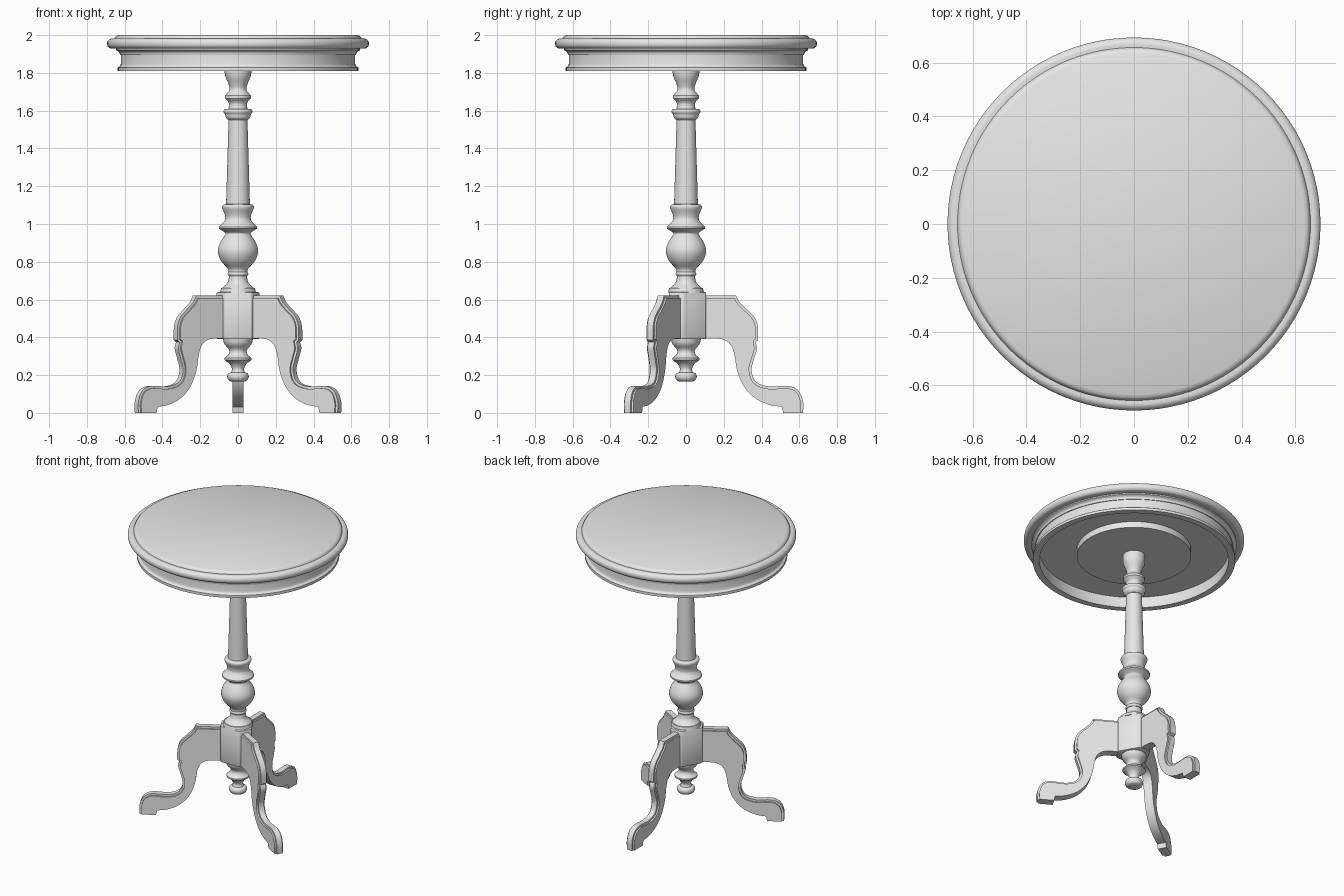
import bpy, bmesh, math
from mathutils import Vector, Matrix

if "Cube" in bpy.data.objects:
    bpy.data.objects.remove(bpy.data.objects["Cube"], do_unlink=True)

# One plain grey for the whole table
GREY = (0.8, 0.8, 0.8, 1)
grey = bpy.data.materials.new("plain grey")
grey.use_nodes = True
grey.diffuse_color = GREY
grey.node_tree.nodes["Principled BSDF"].inputs["Base Color"].default_value = GREY


def finish(bm, name, angle=32):
    """Turn a bmesh into a named, smooth-shaded object."""
    bmesh.ops.recalc_face_normals(bm, faces=bm.faces)
    mesh = bpy.data.meshes.new(name)
    bm.to_mesh(mesh)
    bm.free()
    mesh.materials.append(grey)
    obj = bpy.data.objects.new(name, mesh)
    bpy.context.collection.objects.link(obj)
    bpy.ops.object.select_all(action='DESELECT')
    obj.select_set(True)
    bpy.context.view_layer.objects.active = obj
    bpy.ops.object.shade_smooth_by_angle(angle=math.radians(angle))
    return obj


def smooth(points, steps=4):
    """Run a soft curve through the points."""
    p = [Vector(q) for q in points]
    p = [p[0] * 2 - p[1]] + p + [p[-1] * 2 - p[-2]]
    out = []
    for a, b, c, d in zip(p, p[1:], p[2:], p[3:]):
        for i in range(steps):
            t = i / steps
            out.append(0.5 * (2 * b + (c - a) * t + (2 * a - 5 * b + 4 * c - d) * t ** 2
                              + (3 * b - a - 3 * c + d) * t ** 3))
    return out + [p[-2]]


def lathe(name, runs, sides=48):
    """Spin curved runs of (radius, height) round the z axis; runs meet at corners."""
    profile = []
    for run in runs:
        profile += smooth(run) if len(run) > 2 else [Vector(q) for q in run]
    bm = bmesh.new()
    verts = [bm.verts.new((max(r, 0), 0, z)) for r, z in profile]
    edges = [bm.edges.new(pair) for pair in zip(verts, verts[1:])]
    bmesh.ops.spin(bm, geom=verts + edges, axis=(0, 0, 1), cent=(0, 0, 0),
                   angle=math.tau, steps=sides, use_duplicate=False)
    bmesh.ops.remove_doubles(bm, verts=bm.verts, dist=0.0003)
    return finish(bm, name)


def prism(outline, axis_vector):
    """Extrude a closed outline along a vector."""
    bm = bmesh.new()
    face = bm.faces.new([bm.verts.new(v) for v in outline])
    moved = bmesh.ops.extrude_face_region(bm, geom=[face])["geom"]
    bmesh.ops.translate(bm, vec=axis_vector,
                        verts=[v for v in moved if isinstance(v, bmesh.types.BMVert)])
    return bm


# Table top: flat disc, rounded rim, coved apron and hollow underside
lathe("table_top", [
    [(0, 2), (0.635, 2)],
    [(0.635, 2), (0.648, 1.993), (0.656, 1.98)],
    [(0.656, 1.982), (0.675, 1.981), (0.689, 1.97), (0.693, 1.955),
     (0.689, 1.94), (0.675, 1.929), (0.645, 1.928)],
    [(0.645, 1.92), (0.63, 1.91), (0.625, 1.895)],
    [(0.62, 1.895), (0.62, 1.85)],
    [(0.62, 1.85), (0.624, 1.837), (0.637, 1.828)],
    [(0.637, 1.828), (0.637, 1.81)],
    [(0.637, 1.81), (0.595, 1.81)],
    [(0.595, 1.81), (0.595, 1.885)],
    [(0.595, 1.885), (0, 1.885)],
], sides=96)

# Mounting disc under the top
lathe("mounting_disc", [[(0, 1.885), (0.36, 1.885)], [(0.36, 1.885), (0.36, 1.843)],
                        [(0.36, 1.843), (0, 1.843)]], sides=64)

# Turned column
lathe("column", [
    [(0, 1.845), (0.07, 1.845)],
    [(0.07, 1.845), (0.069, 1.79), (0.05, 1.74), (0.045, 1.71), (0.068, 1.68)],
    [(0.068, 1.68), (0.068, 1.665)],
    [(0.068, 1.665), (0.048, 1.64), (0.05, 1.61)],
    [(0.05, 1.61), (0.072, 1.606), (0.076, 1.593), (0.068, 1.58)],
    [(0.068, 1.58), (0.064, 1.563), (0.052, 1.55)],
    [(0.05, 1.55), (0.063, 1.105)],
    [(0.063, 1.105), (0.08, 1.1), (0.084, 1.085), (0.07, 1.05), (0.07, 1.02), (0.1, 0.985)],
    [(0.1, 0.985), (0.1, 0.975)],
    [(0.1, 0.975), (0.07, 0.955), (0.07, 0.94), (0.095, 0.9), (0.107, 0.855),
     (0.09, 0.805), (0.055, 0.765), (0.05, 0.745)],
    [(0.05, 0.745), (0.055, 0.735), (0.05, 0.725)],
    [(0.047, 0.725), (0.055, 0.69), (0.085, 0.66)],
    [(0.09, 0.66), (0.095, 0.638)],
    [(0.095, 0.638), (0, 0.638)],
])

# Turned finial hanging below the block
lathe("finial", [
    [(0, 0.395), (0.08, 0.395)],
    [(0.08, 0.395), (0.072, 0.365), (0.048, 0.335), (0.05, 0.31), (0.072, 0.29)],
    [(0.072, 0.29), (0.072, 0.28)],
    [(0.072, 0.28), (0.045, 0.26), (0.032, 0.235), (0.036, 0.215)],
    [(0.036, 0.215), (0.052, 0.208), (0.057, 0.19), (0.048, 0.172), (0.03, 0.165)],
    [(0.03, 0.165), (0, 0.165)],
])

# Six-sided block with a narrow face for each leg
LEG_ANGLES = [90, 210, 330]
corners = []
for a in LEG_ANGLES:
    turn = Matrix.Rotation(math.radians(a), 4, 'Z')
    corners += [turn @ Vector((0.107, side, 0.39)) for side in (-0.043, 0.043)]
block = prism(corners, (0, 0, 0.25))
bmesh.ops.bevel(block, geom=list(block.edges), offset=0.006, segments=2,
                profile=0.5, affect='EDGES')
finish(block, "block")

# Leg outline: scrolled upper edge in two runs, then the underside
knee = smooth([(0.265, 0.622), (0.285, 0.585), (0.32, 0.55), (0.36, 0.51),
               (0.38, 0.46), (0.382, 0.385)])
shin = smooth([(0.368, 0.375), (0.376, 0.34), (0.36, 0.285), (0.347, 0.225), (0.37, 0.165),
               (0.44, 0.14), (0.54, 0.143), (0.595, 0.118), (0.62, 0.06), (0.62, 0)])
upper = [Vector((0.1, 0.622))] + knee + shin
under = [Vector((0.515, 0))] + smooth([
    (0.508, 0.032), (0.44, 0.043), (0.37, 0.075), (0.31, 0.135), (0.272, 0.22),
    (0.256, 0.31), (0.235, 0.362), (0.19, 0.39), (0.1, 0.395)])


def inset(line, depth):
    """Shift a line to its right-hand side, keeping the two ends level."""
    out = []
    for i, p in enumerate(line):
        d = (line[min(i + 1, len(line) - 1)] - line[max(i - 1, 0)]).normalized()
        out.append(p + Vector((d.y, -d.x)) * depth)
    out[0].x, out[-1].y = line[0].x, line[-1].y
    return out


# Each leg: a full-height core between two cheeks stepped back from the upper edge
for name, edge, half in (("leg_core", upper, 0.019), ("leg_cheeks", inset(upper, 0.013), 0.029)):
    for number, a in enumerate(LEG_ANGLES, 1):
        bm = prism([(p.x, -half, p.y) for p in edge + under], (0, 2 * half, 0))
        bm.transform(Matrix.Rotation(math.radians(a), 4, 'Z'))
        finish(bm, f"{name}_{number}")
